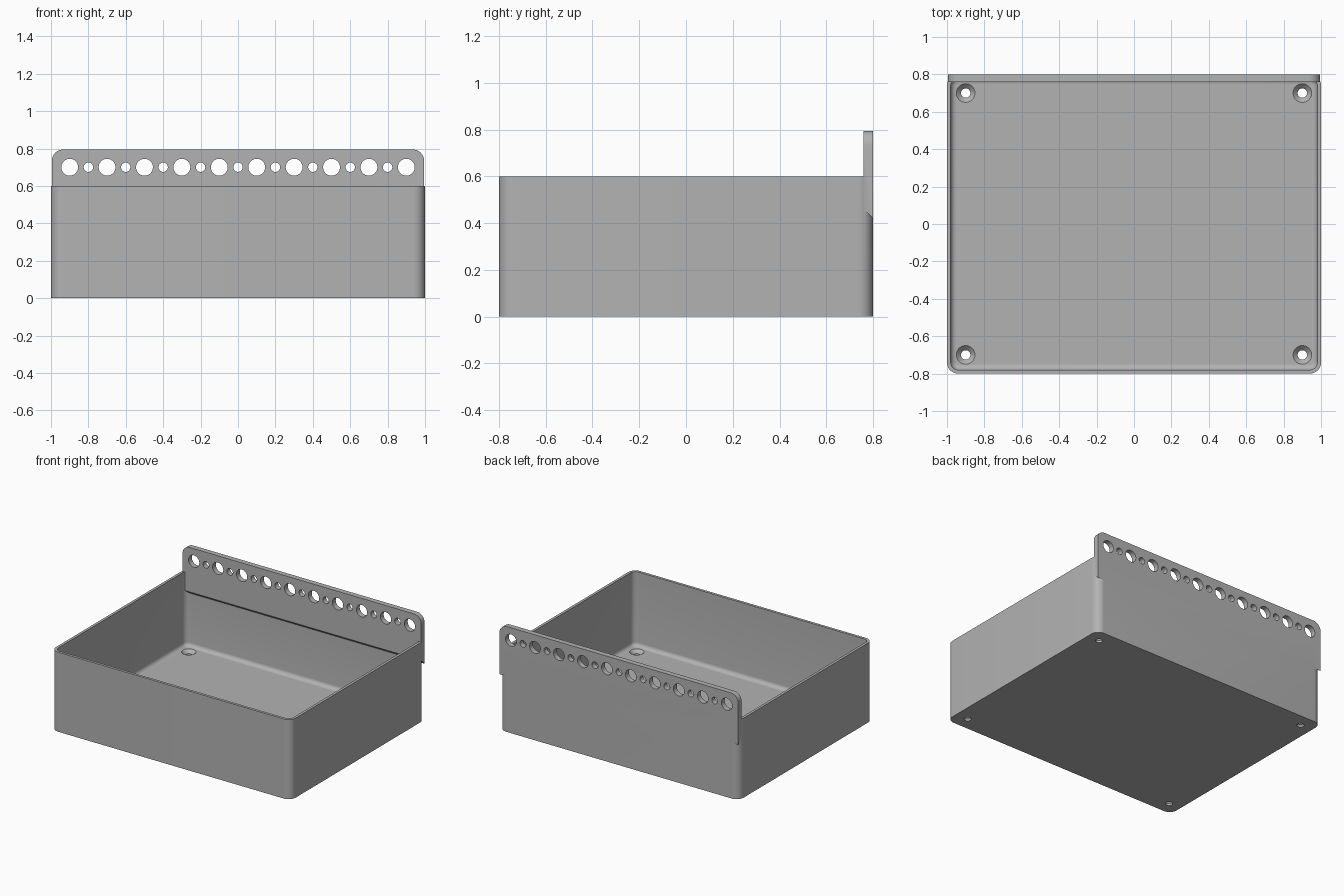
import bpy, bmesh, math

if "Cube" in bpy.data.objects:
    bpy.data.objects.remove(bpy.data.objects["Cube"], do_unlink=True)

grey = bpy.data.materials.new("plain_grey")
grey.use_nodes = True
grey.diffuse_color = (0.45, 0.45, 0.45, 1)
grey.node_tree.nodes["Principled BSDF"].inputs["Base Color"].default_value = grey.diffuse_color


def make_object(name, bm):
    bmesh.ops.recalc_face_normals(bm, faces=bm.faces)
    mesh = bpy.data.meshes.new(name)
    bm.to_mesh(mesh)
    bm.free()
    mesh.materials.append(grey)
    obj = bpy.data.objects.new(name, mesh)
    bpy.context.collection.objects.link(obj)
    return obj


def arc(cx, cy, r, start, steps=10):
    """Quarter arc, counter-clockwise from the start angle in degrees."""
    angles = [math.radians(start + 90 * i / steps) for i in range(steps + 1)]
    return [(cx + r * math.cos(a), cy + r * math.sin(a)) for a in angles]


def rounded_rect(hx, hy, r):
    corners = [(1, 1, 0), (-1, 1, 90), (-1, -1, 180), (1, -1, 270)]
    return [p for sx, sy, a in corners for p in arc(sx * (hx - r), sy * (hy - r), r, a)]


def loft(name, rings):
    """Bridge rings of equal point count and cap both ends."""
    bm = bmesh.new()
    loops = [[bm.verts.new(p) for p in ring] for ring in rings]
    for a, b in zip(loops, loops[1:]):
        for i in range(len(a)):
            j = (i + 1) % len(a)
            bm.faces.new((a[i], a[j], b[j], b[i]))
    bm.faces.new(loops[0])
    bm.faces.new(loops[-1])
    return make_object(name, bm)


def circle(x, y, z, r, axis, sides=40):
    pts = [(r * math.cos(t), r * math.sin(t)) for t in
           (2 * math.pi * i / sides for i in range(sides))]
    return [(x + a, y + b, z) if axis == "z" else (x + a, y, z + b) for a, b in pts]


def combine(target, other, operation):
    mod = target.modifiers.new(operation.lower(), "BOOLEAN")
    mod.operation = operation
    mod.solver = "EXACT"
    mod.object = other
    bpy.context.view_layer.objects.active = target
    bpy.ops.object.modifier_apply(modifier=mod.name)
    bpy.data.objects.remove(other, do_unlink=True)


W, D, H = 1.0, 0.8, 0.6          # half width, half depth, tray height
WALL, FLOOR, FILLET = 0.02, 0.04, 0.03

# Open tray with rounded corners and a filleted floor
rings = [(0, 0), (0, H), (WALL, H)]
for i in range(7):
    a = math.radians(90 * i / 6)
    rings.append((WALL + FILLET * (1 - math.cos(a)), FLOOR + FILLET * (1 - math.sin(a))))
tray = loft("tray", [[(x, y, z) for x, y in rounded_rect(W - inset, D - inset, 0.06 - inset)]
                     for inset, z in rings])

# Hanging rail: rounded top, bottom edge sloping down to the back
RX, TOP, R = 0.995, 0.795, 0.06
top_outline = arc(RX - R, TOP - R, R, 0) + arc(R - RX, TOP - R, R, 90)
rail = loft("hanging_rail", [
    [(x, y, z) for x, z in top_outline + [(-RX, low), (RX, low)]]
    for y, low in ((0.76, 0.46), (0.8, 0.42))])
combine(tray, rail, "UNION")

# Row of alternating large and small rail holes
for i in range(19):
    r = 0.025 if i % 2 else 0.045
    x = -0.9 + 0.1 * i
    combine(tray, loft("rail_hole", [circle(x, y, 0.7, r, "y") for y in (0.7, 0.9)]),
            "DIFFERENCE")

# Countersunk screw holes in the floor corners
for sx in (-1, 1):
    for sy in (-1, 1):
        steps = [(-0.1, 0.025), (0.015, 0.025), (FLOOR, 0.05), (0.1, 0.05)]
        combine(tray, loft("screw_hole", [circle(0.9 * sx, 0.7 * sy, z, r, "z")
                                          for z, r in steps]), "DIFFERENCE")

tray.name = "wall_tray"
bpy.ops.object.select_all(action="DESELECT")
tray.select_set(True)
bpy.context.view_layer.objects.active = tray
bpy.ops.object.shade_smooth_by_angle(angle=math.radians(30))
